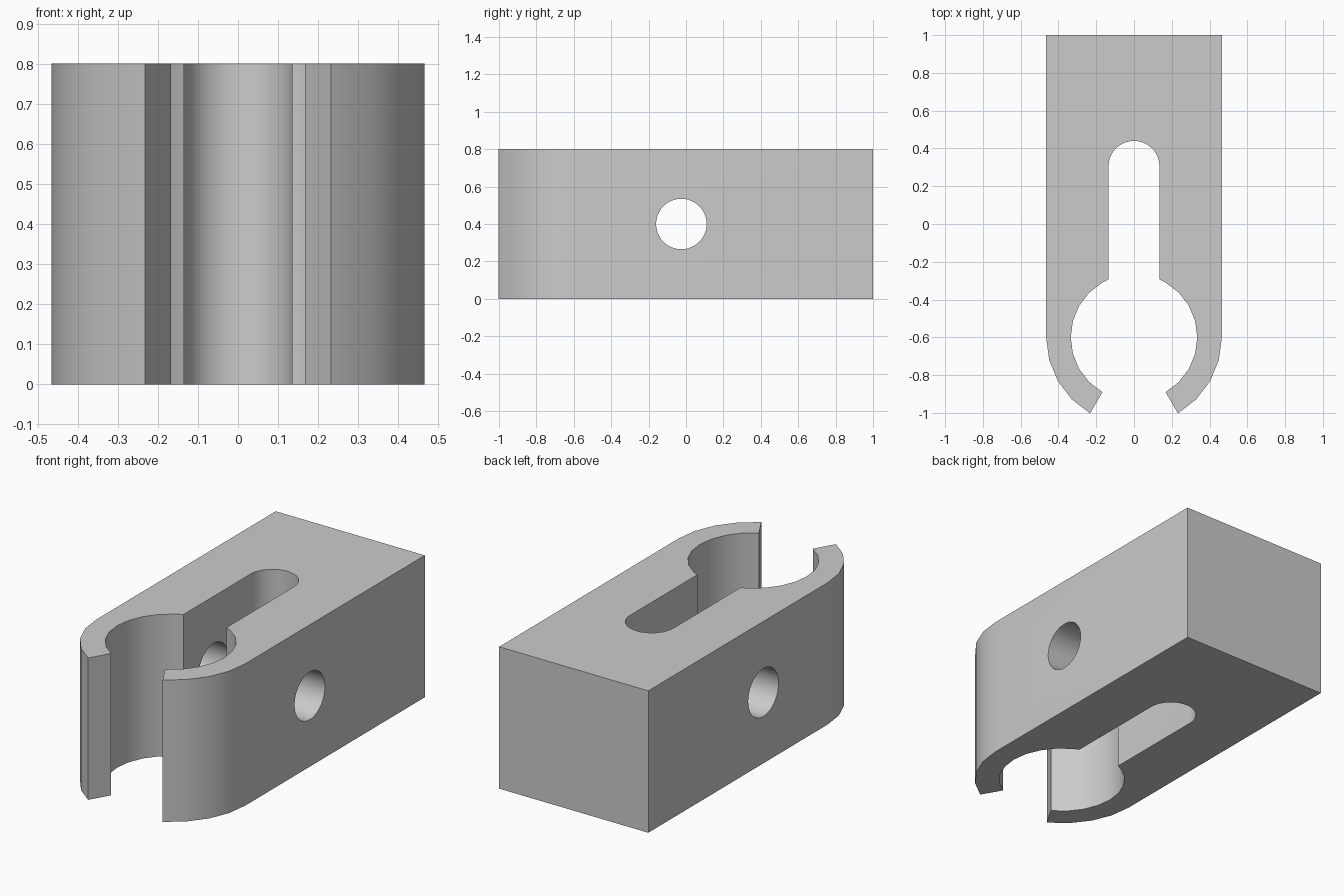
import bpy, bmesh
from math import sin, cos, radians, sqrt, asin, degrees

old = bpy.data.objects.get("Cube")
if old:
    bpy.data.objects.remove(old, do_unlink=True)

HEIGHT = 0.8
JAW_Y, OUTER, INNER = -0.6, 0.465, 0.335   # jaw centre and radii
SLOT, SLOT_Y = 0.135, 0.305                # slot half width and end centre
BACK = 1.0

grey = bpy.data.materials.new("plain_grey")
grey.use_nodes = True
grey.diffuse_color = (0.6, 0.6, 0.6, 1)
grey.node_tree.nodes["Principled BSDF"].inputs["Base Color"].default_value = (0.6, 0.6, 0.6, 1)


def arc(radius, cy, angles):
    return [(radius * cos(radians(a)), cy + radius * sin(radians(a))) for a in angles]


# Half outline on the +x side: back edge, outer jaw, inner jaw, slot
half = [(OUTER, BACK)]
half += arc(OUTER, JAW_Y, range(0, -61, -15))
half += arc(INNER, JAW_Y, range(-60, 61, 15))
half.append((SLOT, JAW_Y + sqrt(INNER ** 2 - SLOT ** 2)))
half += arc(SLOT, SLOT_Y, range(0, 91, 10))
outline = half + [(-x, y) for x, y in reversed(half[:-1])]

# Clamp body: the outline extruded upwards
bm = bmesh.new()
base = bm.faces.new([bm.verts.new((x, y, 0)) for x, y in outline])
top = bmesh.ops.extrude_face_region(bm, geom=[base])["geom"]
bmesh.ops.translate(bm, vec=(0, 0, HEIGHT),
                    verts=[v for v in top if isinstance(v, bmesh.types.BMVert)])
bmesh.ops.recalc_face_normals(bm, faces=bm.faces)
mesh = bpy.data.meshes.new("clamp_body")
bm.to_mesh(mesh)
bm.free()
mesh.materials.append(grey)
body = bpy.data.objects.new("clamp_body", mesh)
bpy.context.collection.objects.link(body)

# Cross bolt hole through both side walls
bpy.ops.mesh.primitive_cylinder_add(vertices=48, radius=0.135, depth=2,
                                    location=(0, -0.025, HEIGHT / 2),
                                    rotation=(0, radians(90), 0))
cutter = bpy.context.object
cutter.name = "bolt_hole_cutter"
cutter.data.materials.append(grey)

bpy.ops.object.select_all(action="DESELECT")
body.select_set(True)
bpy.context.view_layer.objects.active = body
cut = body.modifiers.new("bolt_hole", "BOOLEAN")
cut.operation = "DIFFERENCE"
cut.solver = "EXACT"
cut.object = cutter
bpy.ops.object.modifier_apply(modifier=cut.name)
bpy.data.objects.remove(cutter, do_unlink=True)

bpy.ops.object.shade_smooth_by_angle(angle=radians(30))
